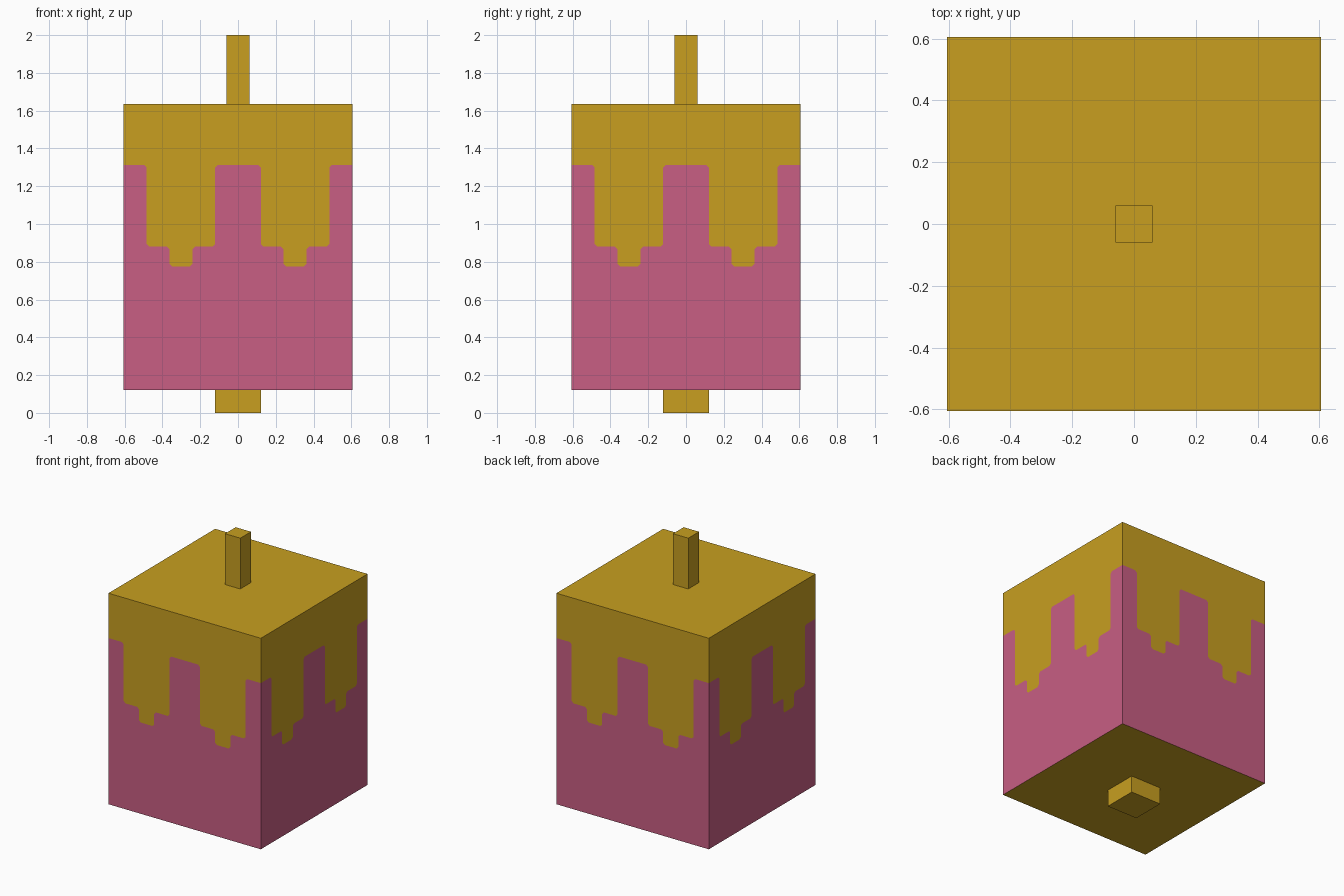
import bpy, bmesh, math
from mathutils import Vector, Matrix

if "Cube" in bpy.data.objects:
    bpy.data.objects.remove(bpy.data.objects["Cube"])


def material(name, rgb):
    m = bpy.data.materials.new(name)
    m.diffuse_color = (*rgb, 1)
    m.use_nodes = True
    m.node_tree.nodes["Principled BSDF"].inputs["Base Color"].default_value = m.diffuse_color
    return m


gold = material("gold", (0.578, 0.347, 0.0144))
pink = material("pink", (0.578, 0.112, 0.227))

HALF, BOTTOM, TOP = 0.605, 0.12, 1.635


def finish(name, bm, mats):
    bmesh.ops.remove_doubles(bm, verts=bm.verts, dist=1e-4)
    bmesh.ops.recalc_face_normals(bm, faces=bm.faces)
    me = bpy.data.meshes.new(name)
    bm.to_mesh(me)
    bm.free()
    for m in mats:
        me.materials.append(m)
    ob = bpy.data.objects.new(name, me)
    bpy.context.collection.objects.link(ob)
    return ob


def box(name, half, z0, z1, mat):
    bm = bmesh.new()
    bmesh.ops.create_cube(bm, size=1)
    bmesh.ops.scale(bm, vec=(2 * half, 2 * half, z1 - z0), verts=bm.verts)
    bmesh.ops.translate(bm, vec=(0, 0, (z0 + z1) / 2), verts=bm.verts)
    return finish(name, bm, [mat])


def chamfer(pts, r=0.014):
    """Clip every inner corner of an open polyline."""
    out = [pts[0]]
    for a, b, c in zip(pts, pts[1:], pts[2:]):
        out += [b + (a - b).normalized() * r, b + (c - b).normalized() * r]
    return out + [pts[-1]]


# Drip outline for the left half of a side, mirrored to the right
left = [(-HALF, 1.313), (-0.484, 1.313), (-0.484, 0.88), (-0.363, 0.88), (-0.363, 0.775),
        (-0.242, 0.775), (-0.242, 0.88), (-0.121, 0.88), (-0.121, 1.313)]
line = chamfer([Vector(p) for p in left + [(-x, z) for x, z in reversed(left)]])

# Body: four sides split along the drip outline, plus gold top and base
bm = bmesh.new()


def face(coords, index):
    bm.faces.new([bm.verts.new(c) for c in coords]).material_index = index


for k in range(4):
    rot = Matrix.Rotation(k * math.pi / 2, 3, 'Z')
    side = lambda pts: [rot @ Vector((x, -HALF, z)) for x, z in pts]
    face(side([(-HALF, BOTTOM), (HALF, BOTTOM)] + line[::-1]), 1)
    face(side(line + [(HALF, TOP), (-HALF, TOP)]), 0)
for z in (BOTTOM, TOP):
    face([(sx * HALF, sy * HALF, z) for sx, sy in ((-1, -1), (1, -1), (1, 1), (-1, 1))], 0)
finish("body", bm, [gold, pink])

# Top stem and bottom peg
box("stem", 0.0605, TOP, 2.0, gold)
box("bottom_peg", 0.121, 0.0, BOTTOM, gold)
